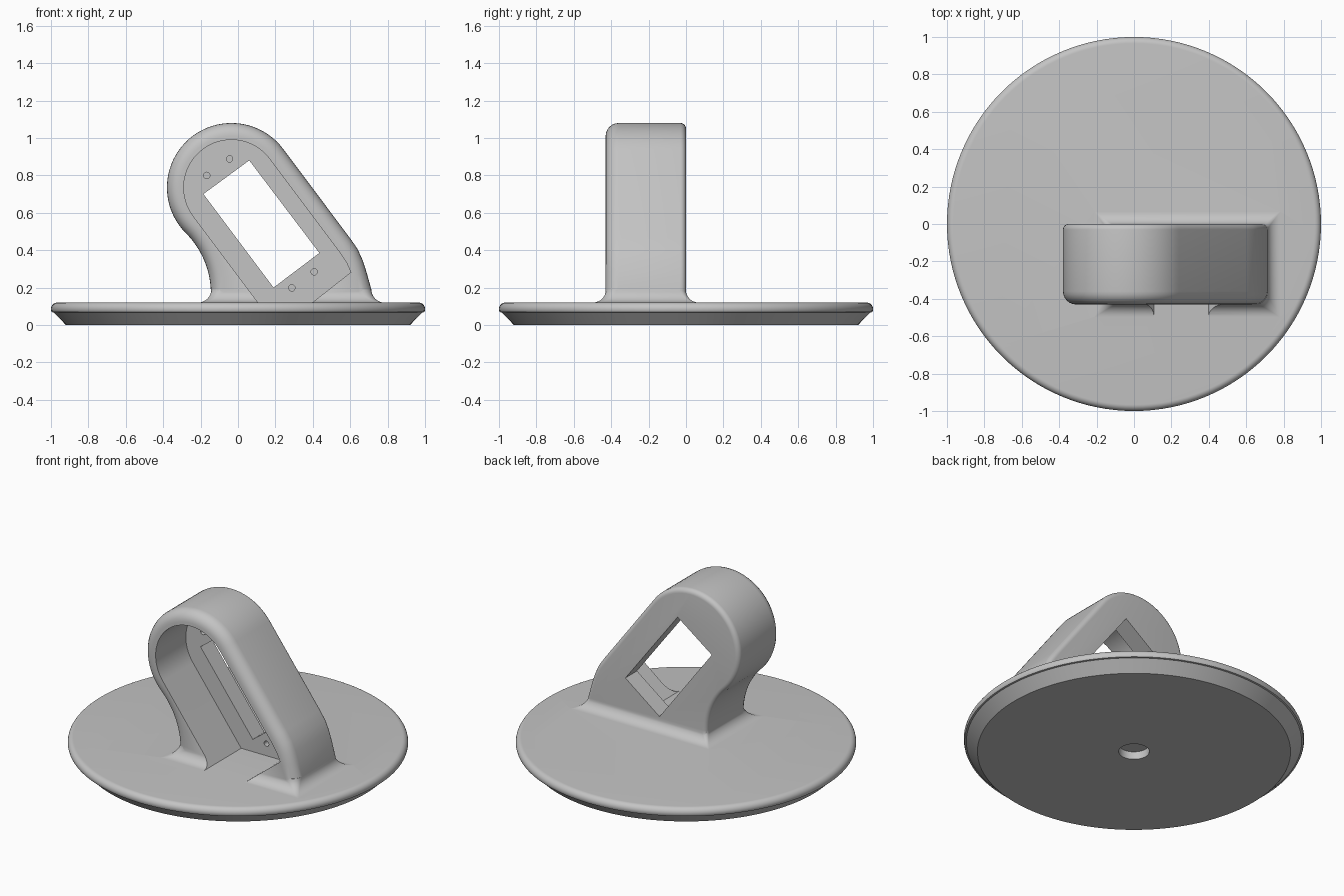
import bpy, bmesh
from math import sin, cos, radians, pi, sqrt
from mathutils import Vector

old = bpy.data.objects.get("Cube")
if old:
    bpy.data.objects.remove(old)

grey = bpy.data.materials.new("plain grey")
grey.use_nodes = True
colour = (0.55, 0.55, 0.55, 1)
grey.diffuse_color = colour
grey.node_tree.nodes["Principled BSDF"].inputs["Base Color"].default_value = colour


def finish(bm, name):
    bmesh.ops.recalc_face_normals(bm, faces=bm.faces)
    mesh = bpy.data.meshes.new(name)
    bm.to_mesh(mesh)
    bm.free()
    mesh.materials.append(grey)
    ob = bpy.data.objects.new(name, mesh)
    bpy.context.collection.objects.link(ob)
    return ob


def arc(cx, cz, r, start, end, n):
    steps = [radians(start + (end - start) * i / n) for i in range(n + 1)]
    return [(cx + r * cos(a), cz + r * sin(a)) for a in steps]


def loft(rings, name):
    """Skin a closed solid through rings of equal point count."""
    bm = bmesh.new()
    loops = [[bm.verts.new(p) for p in ring] for ring in rings]
    n = len(loops[0])
    for a, b in zip(loops, loops[1:]):
        for i in range(n):
            j = (i + 1) % n
            bm.faces.new((a[i], a[j], b[j], b[i]))
    bm.faces.new(loops[0])
    bm.faces.new(loops[-1])
    return finish(bm, name)


def prism(outline, y0, y1, name, front=0, back=0):
    """Extrude an x-z outline along y, rounding the front and back rims."""
    ob = loft([[(x, y, z) for x, z in outline] for y in (y0, y1)], name)
    bm = bmesh.new()
    bm.from_mesh(ob.data)
    for y, width in ((y0, front), (y1, back)):
        if width:
            rim = [e for e in bm.edges if all(abs(v.co.y - y) < 1e-5 for v in e.verts)]
            bmesh.ops.bevel(bm, geom=rim, offset=width, segments=6, profile=0.5,
                            affect='EDGES', clamp_overlap=False)
    bm.to_mesh(ob.data)
    bm.free()
    return ob


def combine(target, other, operation):
    mod = target.modifiers.new("combine", 'BOOLEAN')
    mod.operation = operation
    mod.object = other
    mod.solver = 'EXACT'
    bpy.context.view_layer.objects.active = target
    bpy.ops.object.modifier_apply(modifier=mod.name)
    bpy.data.objects.remove(other)


# Housing: leaning rounded body with a curved neck on its left
HEAD = (-0.035, 0.735)
outline = arc(*HEAD, 0.345, 36.9, 225, 40)
outline += arc(-0.602, 0.168, 0.457, 45, 0, 14)[1:]
outline += [(-0.145, 0.03), (0.715, 0.03), (0.713, 0.19), (0.688, 0.28),
            (0.667, 0.345), (0.64, 0.405), (0.6, 0.463)]
stand = prism(outline, -0.43, 0, "stand", 0.07, 0.03)


# Flared foot that blends the housing into the base
def foot_ring(z, flare, round_share):
    x0, x1, y0, y1 = -0.143 - flare, 0.713 + flare, -0.428 - flare, -0.002 + flare
    ring = []
    for x, y, sx, sy, start, r in ((x1, y1, -1, -1, 0, 0.03), (x0, y1, 1, -1, 90, 0.03),
                                   (x0, y0, 1, 1, 180, 0.06), (x1, y0, -1, 1, 270, 0.06)):
        r = r * round_share + 0.002
        ring += [(px, py, z) for px, py in
                 arc(x + sx * r, y + sy * r, r, start, start + 90, 5)]
    return ring


R = 0.07
rings = [foot_ring(0.06, R, 0)]
for i in range(9):
    a = pi / 2 * i / 8
    rings.append(foot_ring(0.12 + R * (1 - cos(a)), R * (1 - sin(a)), i / 8))
combine(stand, loft(rings, "foot"), 'UNION')

# Front pocket, leaving the back wall
pocket = arc(*HEAD, 0.255, 36.9, 216.9, 36)
pocket += [(0.107, 0.12), (0.182, 0.02), (0.27, 0.02), (0.4, 0.122),
           (0.603, 0.282), (0.582, 0.33), (0.55, 0.38)]
combine(stand, prism(pocket, -0.7, -0.12, "pocket_cutter"), 'DIFFERENCE')

# Slanted window through the back wall
window = [(0.06, 0.88), (-0.185, 0.7), (0.19, 0.2), (0.435, 0.385)]
combine(stand, prism(window, -0.3, 0.2, "window_cutter"), 'DIFFERENCE')

# Four blind screw holes beside the window
for x, z in ((-0.045, 0.888), (-0.167, 0.8), (0.407, 0.284), (0.288, 0.198)):
    hole = arc(x, z, 0.017, 0, 345, 23)
    combine(stand, prism(hole, -0.2, -0.05, "screw_cutter"), 'DIFFERENCE')


# Round base with an undercut, softened rim
def circle(r, z, n=128):
    return [(r * cos(2 * pi * i / n), r * sin(2 * pi * i / n), z) for i in range(n)]


profile = [(0.92, 0), (0.985, 0.067)] + arc(0.966, 0.086, 0.034, -30, 90, 10)
combine(stand, loft([circle(r, z) for r, z in profile], "base"), 'UNION')

# Shallow recess under the centre
recess = loft([circle(0.09, z, 48) for z in (-0.1, 0.05)], "recess_cutter")
combine(stand, recess, 'DIFFERENCE')

# Smooth shading with sharp creases kept
bpy.ops.object.select_all(action='DESELECT')
stand.select_set(True)
bpy.context.view_layer.objects.active = stand
bpy.ops.object.shade_smooth_by_angle(angle=radians(30))
